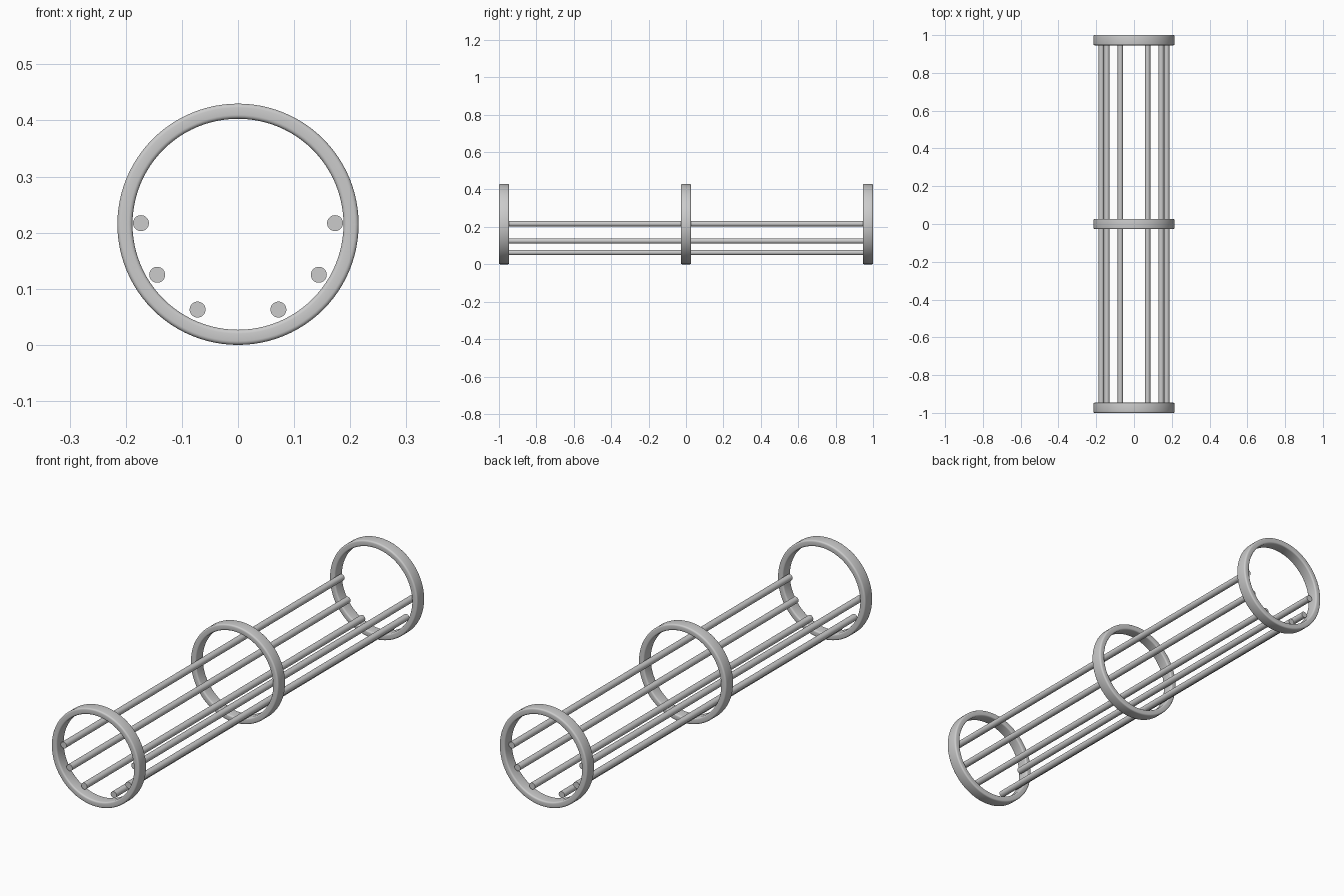
import bpy, bmesh, math
from mathutils import Matrix, Vector

cube = bpy.data.objects.get("Cube")
if cube:
    bpy.data.objects.remove(cube, do_unlink=True)

RADIUS, INNER, WIDTH = 0.215, 0.188, 0.054
ROUND = 0.007
RING_Y = 1 - WIDTH / 2

steel = bpy.data.materials.new("light_grey_metal")
steel.use_nodes = True
grey = (0.6, 0.6, 0.6, 1)
steel.diffuse_color = grey
steel.node_tree.nodes["Principled BSDF"].inputs["Base Color"].default_value = grey


def finish(name, bm, location):
    bmesh.ops.recalc_face_normals(bm, faces=bm.faces)
    mesh = bpy.data.meshes.new(name)
    bm.to_mesh(mesh)
    bm.free()
    mesh.materials.append(steel)
    ob = bpy.data.objects.new(name, mesh)
    bpy.context.collection.objects.link(ob)
    ob.location = location
    bpy.ops.object.select_all(action='DESELECT')
    ob.select_set(True)
    bpy.context.view_layer.objects.active = ob
    bpy.ops.object.shade_smooth_by_angle(angle=math.radians(40))
    return ob


def ring(name, y):
    # Rounded rectangular section, revolved around the length axis
    section = []
    corners = [(RADIUS, 1, 0), (INNER, 1, 1), (INNER, -1, 2), (RADIUS, -1, 3)]
    for r, side, quarter in corners:
        cr = r - ROUND if r == RADIUS else r + ROUND
        cy = side * (WIDTH / 2 - ROUND)
        for step in range(5):
            a = (quarter + step / 4) * math.pi / 2
            section.append(Vector((cr + ROUND * math.cos(a), cy + ROUND * math.sin(a), 0)))
    bm = bmesh.new()
    verts = [bm.verts.new(p) for p in section]
    edges = [bm.edges.new((verts[i - 1], verts[i])) for i in range(len(verts))]
    bmesh.ops.spin(bm, geom=verts + edges, cent=(0, 0, 0), axis=(0, 1, 0),
                   angle=math.tau, steps=96, use_merge=True)
    bmesh.ops.remove_doubles(bm, verts=bm.verts, dist=1e-5)
    return finish(name, bm, (0, y, RADIUS))


def rod(name, x, z):
    bm = bmesh.new()
    bmesh.ops.create_cone(bm, cap_ends=True, segments=32, radius1=0.0142, radius2=0.0142,
                          depth=2 * RING_Y, matrix=Matrix.Rotation(math.pi / 2, 4, 'X'))
    return finish(name, bm, (x, 0, z))


# Three hoops along the length
for name, y in (("front_ring", -RING_Y), ("middle_ring", 0), ("back_ring", RING_Y)):
    ring(name, y)

# Long rods in mirrored pairs lining the lower half
for level, x, z in (("upper", 0.173, 0.217), ("middle", 0.144, 0.125), ("lower", 0.072, 0.063)):
    for side, sign in (("left", 1), ("right", -1)):
        rod(f"{level}_{side}_rod", sign * x, z)
